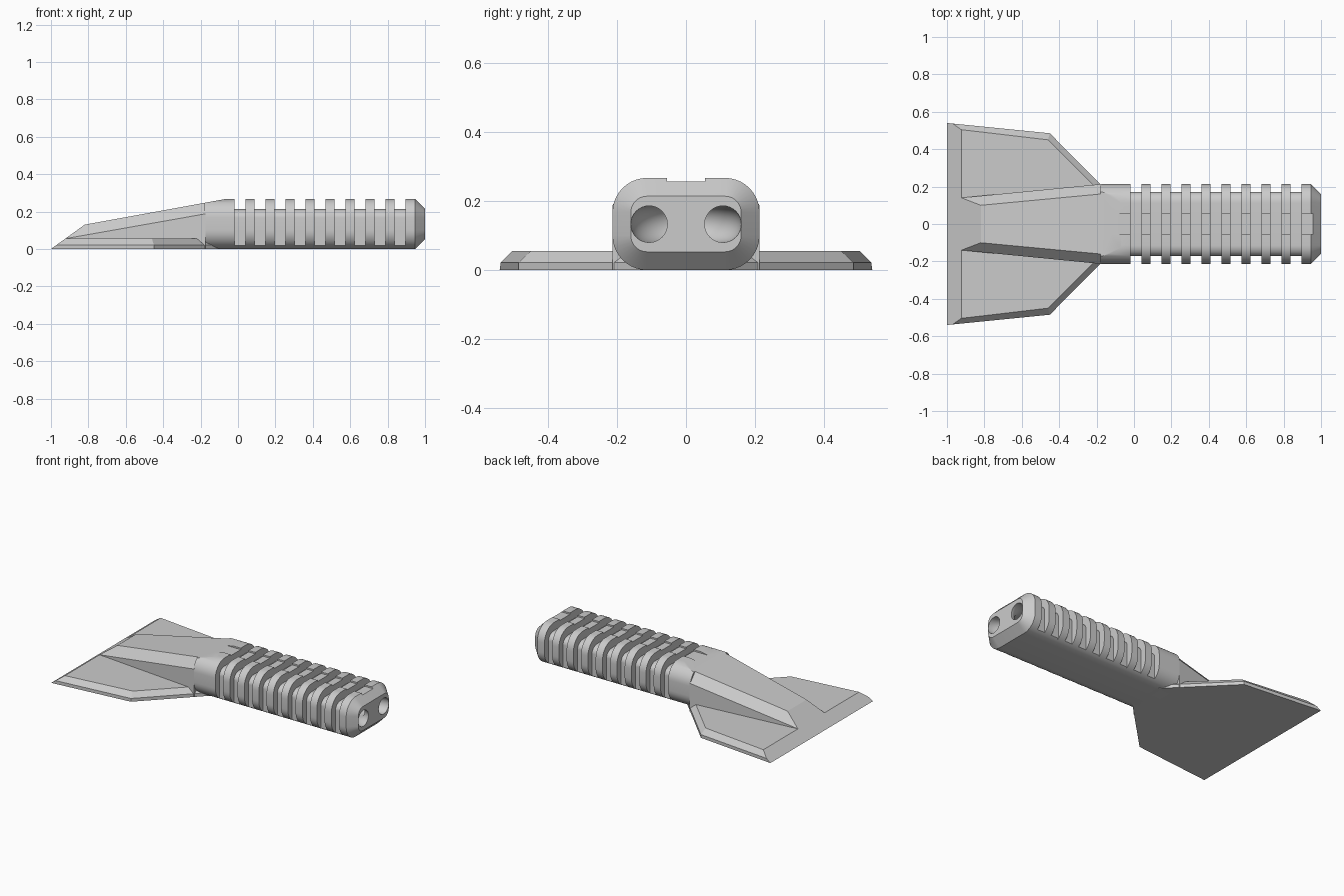
import bpy
import bmesh
import math

cube = bpy.data.objects.get("Cube")
if cube:
    bpy.data.objects.remove(cube, do_unlink=True)

GREY = (0.6, 0.6, 0.6, 1)
grey = bpy.data.materials.new("grey plastic")
grey.use_nodes = True
grey.diffuse_color = GREY
grey.node_tree.nodes["Principled BSDF"].inputs["Base Color"].default_value = GREY


def loft(rings):
    """Closed solid through rings of matching points."""
    bm = bmesh.new()
    loops = [[bm.verts.new(p) for p in ring] for ring in rings]
    for a, b in zip(loops, loops[1:]):
        for i in range(len(a)):
            j = (i + 1) % len(a)
            bm.faces.new((a[i], a[j], b[j], b[i]))
    bm.faces.new(loops[0][::-1])
    bm.faces.new(loops[-1])
    bmesh.ops.remove_doubles(bm, verts=bm.verts, dist=1e-5)
    bmesh.ops.recalc_face_normals(bm, faces=bm.faces)
    return bm


def slice_off(bm, point, normal):
    """Remove everything on the normal's side of a plane and cap the cut."""
    geom = bm.verts[:] + bm.edges[:] + bm.faces[:]
    bmesh.ops.bisect_plane(bm, geom=geom, plane_co=point, plane_no=normal,
                           clear_outer=True)
    rim = [e for e in bm.edges if e.is_boundary]
    bmesh.ops.holes_fill(bm, edges=rim)
    bmesh.ops.recalc_face_normals(bm, faces=bm.faces)


def finish(bm, name):
    mesh = bpy.data.meshes.new(name)
    bm.to_mesh(mesh)
    bm.free()
    mesh.materials.append(grey)
    obj = bpy.data.objects.new(name, mesh)
    bpy.context.collection.objects.link(obj)
    return obj


def activate(obj):
    bpy.ops.object.select_all(action="DESELECT")
    obj.select_set(True)
    bpy.context.view_layer.objects.active = obj


def carve(obj, cutter):
    """Subtract the cutter from the object and discard it."""
    cutter.hide_render = True
    activate(obj)
    mod = obj.modifiers.new("carve", "BOOLEAN")
    mod.operation = "DIFFERENCE"
    mod.solver = "EXACT"
    mod.object = cutter
    bpy.ops.object.modifier_apply(modifier=mod.name)
    bpy.data.objects.remove(cutter, do_unlink=True)


TIP, BEVEL = (-1, 0, 0), (-0.72, 0, 1)          # sharpened front plane
SLOPE_POINT, SLOPE = (-0.82, 0, 0.13), 0.182    # sloping top of the neck

# Blade: flared plate with bevelled rim and sharpened edge
base = [(-1.1, 0.55), (-0.45, 0.485), (-0.18, 0.213), (-0.08, 0.113)]
top = [(-1.1, 0.525), (-0.46, 0.45), (-0.21, 0.2), (-0.12, 0.11)]
layers = [(base, 0), (base, 0.022), (top, 0.055)]
blade = loft([[(x, y, z) for x, y in half] + [(x, -y, z) for x, y in half[::-1]]
              for half, z in layers])
slice_off(blade, TIP, BEVEL)
finish(blade, "blade")


# Neck: tapering bar with chamfered shoulders
def neck_ring(x):
    side, edge = 0.14 + 0.098 * (x + 0.925), 0.055 + 0.177 * (x + 0.925)
    crown, height = 0.10 + 0.094 * (x + 0.82), 0.13 + SLOPE * (x + 0.82)
    half = [(side, 0), (side, edge), (crown, height)]
    return [(x, y, z) for y, z in half] + [(x, -y, z) for y, z in half[::-1]]


neck = loft([neck_ring(-1.1), neck_ring(-0.175)])
slice_off(neck, TIP, BEVEL)
finish(neck, "neck")

# Handle: rounded bar with grip grooves on the top and sides
CY, LOW, HIGH, RADIUS, STEPS = 0.113, 0.1, 0.167, 0.1, 10


def handle_ring(x, inset=0.0, groove=False):
    half = []
    for corner in (0, 1):
        for i in range(STEPS + 1):
            a = math.radians(90) * (corner + i / STEPS - 1)
            r = RADIUS - inset
            y, z = CY + r * math.cos(a), (HIGH if corner else LOW) + r * math.sin(a)
            if groove and corner:
                y, z = CY + 0.057 * math.cos(a), HIGH + 0.046 * math.sin(a)
            elif groove:
                y = min(y, 0.17)
            half.append((y, z))
    return [(x, y, z) for y, z in half] + [(x, -y, z) for y, z in half[::-1]]


rings = [handle_ring(-0.18)]
for k in range(9):
    start = -0.018 + 0.107 * k
    end = start + 0.057
    rings += [handle_ring(start), handle_ring(start, groove=True),
              handle_ring(end, groove=True), handle_ring(end)]
rings += [handle_ring(0.947), handle_ring(1.0, inset=0.053)]
handle_mesh = loft(rings)
slice_off(handle_mesh, SLOPE_POINT, (-SLOPE, 0, 1))
handle = finish(handle_mesh, "handle")

# Shallow channel along the top of the ribs
bpy.ops.mesh.primitive_cube_add(size=1, location=(0.4, 0, 0.307))
channel = bpy.context.object
channel.name = "channel_cutter"
channel.scale = (1.4, 0.11, 0.1)
carve(handle, channel)

# Curved lanyard tunnel joining two holes in the end
bpy.ops.mesh.primitive_torus_add(location=(1.0, 0, 0.133), major_radius=0.107,
                                 minor_radius=0.053, major_segments=48,
                                 minor_segments=32)
tunnel = bpy.context.object
tunnel.name = "lanyard_cutter"
carve(handle, tunnel)

mesh = handle.data
mesh.materials.clear()
mesh.materials.append(grey)
mesh.polygons.foreach_set("material_index", [0] * len(mesh.polygons))
activate(handle)
bpy.ops.object.shade_smooth_by_angle(angle=math.radians(30))
